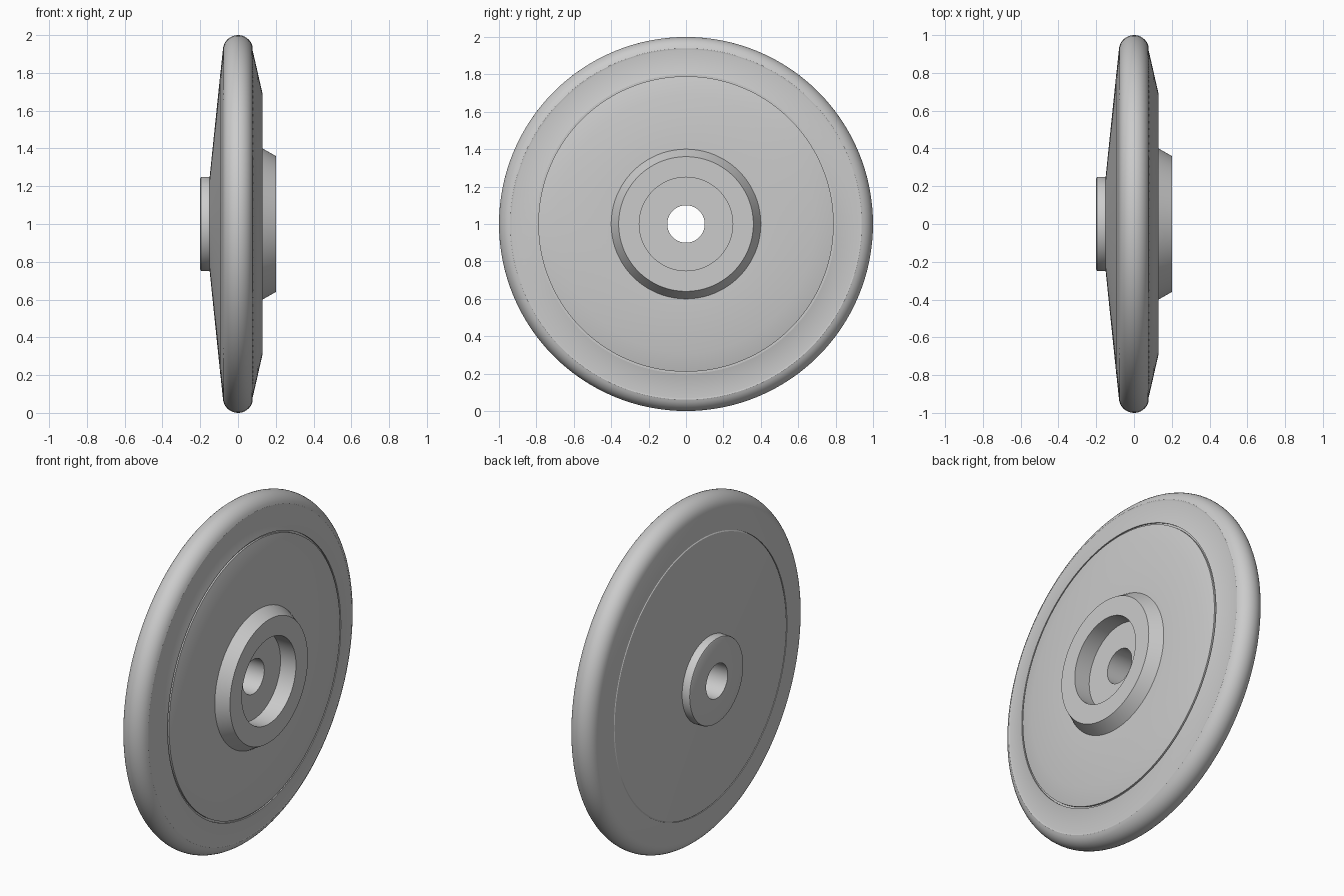
import bpy, bmesh, math
from mathutils import Vector

cube = bpy.data.objects.get("Cube")
if cube:
    bpy.data.objects.remove(cube, do_unlink=True)

SEGMENTS = 128

grey = bpy.data.materials.new("light grey")
grey.use_nodes = True
colour = (0.6, 0.6, 0.6, 1)
grey.diffuse_color = colour
grey.node_tree.nodes["Principled BSDF"].inputs["Base Color"].default_value = colour


def lathe(name, profile, closed=False):
    """Turn (x, radius) points about the axle, which runs along x at z = 1."""
    bm = bmesh.new()
    verts = [bm.verts.new((x, 0, r)) for x, r in profile]
    edges = [bm.edges.new(pair) for pair in zip(verts, verts[1:])]
    if closed:
        edges.append(bm.edges.new((verts[-1], verts[0])))
    bmesh.ops.spin(bm, geom=verts + edges, cent=(0, 0, 0), axis=(1, 0, 0),
                   angle=math.tau, steps=SEGMENTS, use_duplicate=False)
    bmesh.ops.remove_doubles(bm, verts=bm.verts, dist=1e-5)
    bmesh.ops.recalc_face_normals(bm, faces=bm.faces)
    # Make the outermost ring face away from the axle
    outer = max(bm.faces, key=lambda f: f.calc_center_median().yz.length)
    centre = outer.calc_center_median()
    if outer.normal.dot(Vector((0, centre.y, centre.z))) < 0:
        bmesh.ops.reverse_faces(bm, faces=bm.faces)
    mesh = bpy.data.meshes.new(name)
    bm.to_mesh(mesh)
    bm.free()
    mesh.materials.append(grey)
    obj = bpy.data.objects.new(name, mesh)
    obj.location.z = 1
    bpy.context.collection.objects.link(obj)
    bpy.ops.object.select_all(action='DESELECT')
    obj.select_set(True)
    bpy.context.view_layer.objects.active = obj
    bpy.ops.object.shade_smooth_by_angle(angle=math.radians(30))
    return obj


# Rounded tyre with sloping side walls, seated in the groove around the disc
crown = []
for i in range(17):
    a = math.radians(174 - i * 10.0)
    crown.append((0.08 * math.cos(a), 0.92 + 0.08 * math.sin(a)))
lathe("tyre", [(-0.088, 0.8), (-0.093, 0.8)] + crown
      + [(0.075, 0.93), (0.105, 0.8), (0.097, 0.8)])

# Wheel disc with bosses on both sides, a recess and the axle bore
lathe("wheel_disc", [
    (-0.2, 0.1), (-0.2, 0.24), (-0.197, 0.247), (-0.19, 0.25), (-0.15, 0.25),
    (-0.094, 0.793), (-0.088, 0.8),
    (0.097, 0.8), (0.097, 0.79), (0.107, 0.79), (0.13, 0.69),
    (0.13, 0.4), (0.2, 0.36), (0.2, 0.25),
    (0.1, 0.25), (0.1, 0.1),
], closed=True)
